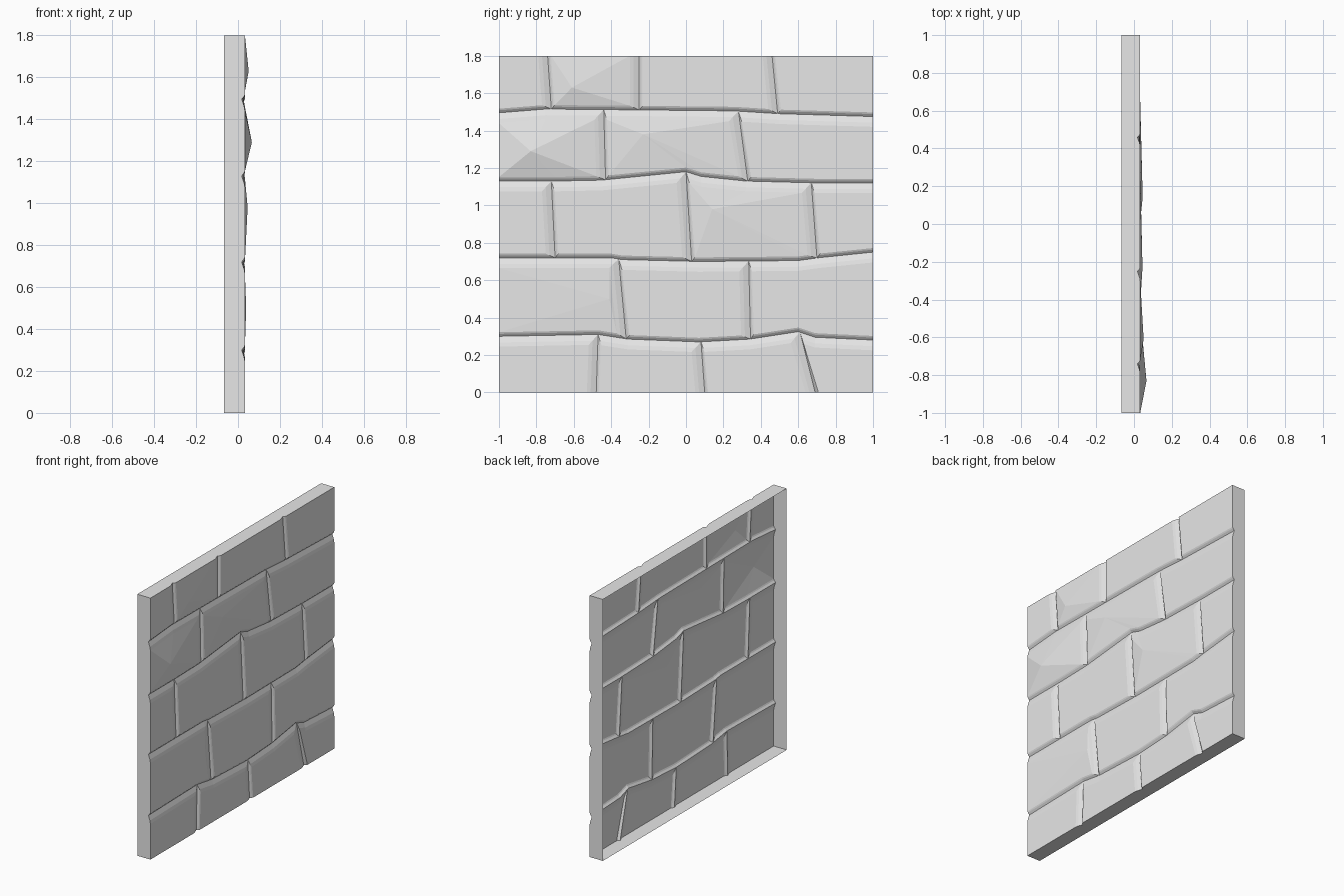
import bpy
import bmesh

cube = bpy.data.objects.get("Cube")
if cube:
    bpy.data.objects.remove(cube, do_unlink=True)

BACK = -0.067
RINGS = [(0, 0.018), (0.6, 0.029), (1, 0.033)]   # bevel fraction, depth
LEFT, RIGHT, BOTTOM, TOP = 0.018, 0.05, 0.022, 0.055   # bevel widths

# Mortar lines from the ground up, as (y, z) points
lines = [
    [(-1, 0), (1, 0)],
    [(-1, .30), (-.47, .31), (-.31, .285), (.07, .27), (.34, .285), (.6, .325), (.69, .295), (1, .28)],
    [(-1, .72), (-.4, .72), (-.34, .71), (.07, .70), (.6, .705), (.71, .72), (1, .75)],
    [(-1, 1.13), (-.7, 1.13), (-.45, 1.135), (-.25, 1.155), (0, 1.18), (.08, 1.155), (.32, 1.13), (.7, 1.12), (1, 1.12)],
    [(-1, 1.495), (-.75, 1.515), (-.22, 1.51), (.26, 1.505), (.5, 1.49), (1, 1.475)],
    [(-1, 1.8), (1, 1.8)],
]
# Upright joints of each course, as (bottom y, top y)
joints = [
    [(-.48, -.47), (.10, .08), (.69, .61)],
    [(-.32, -.36), (.345, .335)],
    [(-.70, -.72), (.03, 0)  , (.70, .67)],
    [(-.43, -.44), (.33, .28)],
    [(-.72, -.74), (-.25, -.25), (.49, .46)],
]
# Chipped stones: (course, stone) -> high point
peaks = {
    (1, 0): (.039, -.41, .50),
    (2, 2): (.046, .14, .98),
    (3, 0): (.066, -.83, 1.29),
    (3, 1): (.045, -.23, 1.38),
    (4, 1): (.051, -.61, 1.63),
}


def height(line, y):
    """Height of a mortar line at y."""
    for (y0, z0), (y1, z1) in zip(line, line[1:]):
        if y <= y1:
            return z0 + (z1 - z0) * (y - y0) / (y1 - y0)
    return line[-1][1]


def stations(i):
    """All y values where line i bends or meets a joint."""
    ys = {p[0] for p in lines[i]}
    if i < len(joints):
        ys |= {j[0] for j in joints[i]}
    if i > 0:
        ys |= {j[1] for j in joints[i - 1]}
    return sorted(ys)


def edge_points(i, y0, y1, frac, dz):
    """Points along line i between two joints, drawn in by the bevel."""
    lo = y0 + (LEFT * frac if y0 > -1 else 0)
    hi = y1 - (RIGHT * frac if y1 < 1 else 0)
    pts = []
    for y in stations(i):
        if y0 <= y <= y1:
            y = min(max(y, lo), hi)
            pts.append((y, height(lines[i], y) + dz * frac))
    return pts


bm = bmesh.new()


def add_stone(course, number, start, end):
    low = BOTTOM if course > 0 else 0
    high = TOP if course < len(joints) - 1 else 0
    loops = []
    for frac, x in RINGS:
        pts = edge_points(course, start[0], end[0], frac, low)
        pts += edge_points(course + 1, start[1], end[1], frac, -high)[::-1]
        loops.append([bm.verts.new((x, y, z)) for y, z in pts])
    n = len(loops[0])
    for outer, inner in zip(loops, loops[1:]):
        for k in range(n):
            m = (k + 1) % n
            bm.faces.new((outer[k], outer[m], inner[m], inner[k]))
    face = loops[-1]
    peak = peaks.get((course, number))
    if peak:
        tip = bm.verts.new(peak)
        for k in range(n):
            bm.faces.new((face[k], face[(k + 1) % n], tip))
    else:
        bm.faces.new(face)


# Stone face
for course, row in enumerate(joints):
    ends = [(-1, -1)] + row + [(1, 1)]
    for number, (start, end) in enumerate(zip(ends, ends[1:])):
        add_stone(course, number, start, end)
bmesh.ops.remove_doubles(bm, verts=bm.verts[:], dist=0.0005)


# Side walls, open at the back
def on_border(v):
    return abs(v.co.y) > .999 or v.co.z < .001 or v.co.z > 1.799


rim = [e for e in bm.edges if e.is_boundary and all(on_border(v) for v in e.verts)]
walls = bmesh.ops.extrude_edge_only(bm, edges=rim)["geom"]
for v in walls:
    if isinstance(v, bmesh.types.BMVert):
        v.co.x = BACK

bmesh.ops.recalc_face_normals(bm, faces=bm.faces[:])
if sum(f.normal.x * f.calc_area() for f in bm.faces) < 0:
    bmesh.ops.reverse_faces(bm, faces=bm.faces[:])

mesh = bpy.data.meshes.new("stone_wall")
bm.to_mesh(mesh)
bm.free()
wall = bpy.data.objects.new("stone_wall", mesh)
bpy.context.collection.objects.link(wall)

# Plain grey stone
stone = bpy.data.materials.new("grey_stone")
stone.use_nodes = True
grey = (0.8, 0.8, 0.8, 1)
stone.diffuse_color = grey
stone.node_tree.nodes["Principled BSDF"].inputs["Base Color"].default_value = grey
mesh.materials.append(stone)
